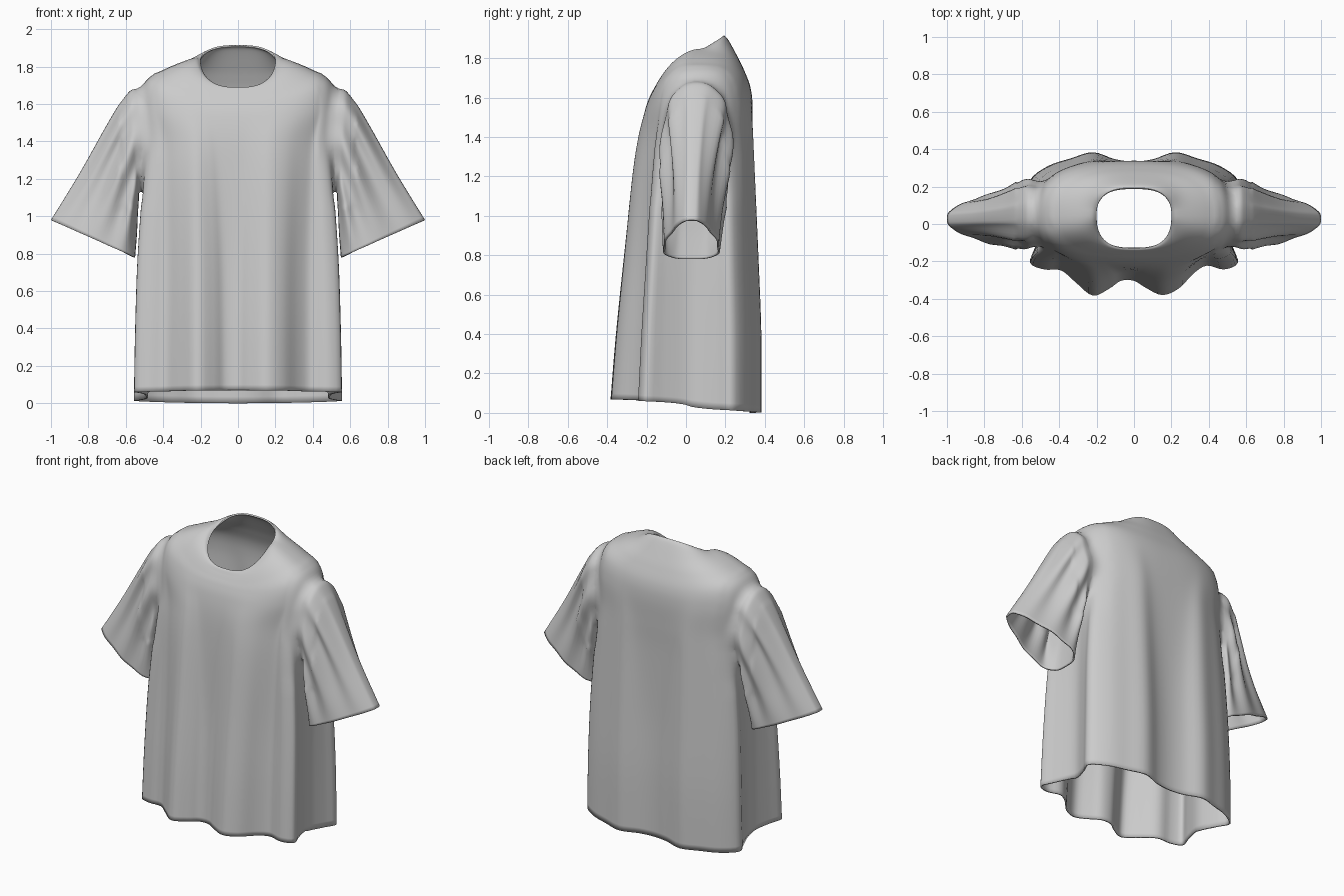
import bpy, bmesh, math

if "Cube" in bpy.data.objects:
    bpy.data.objects.remove(bpy.data.objects["Cube"])


def spline(pts, steps, closed=False):
    """Catmull-Rom sampling of a list of equal-length tuples."""
    n, out = len(pts), []
    for i in range(n if closed else n - 1):
        q = [pts[k % n] if closed else pts[min(max(k, 0), n - 1)] for k in range(i - 1, i + 3)]
        for j in range(steps):
            t = j / steps
            out.append([0.5 * (2 * b + (c - a) * t + (2 * a - 5 * b + 4 * c - d) * t * t
                               + (3 * b - a - 3 * c + d) * t ** 3) for a, b, c, d in zip(*q)])
    if not closed:
        out.append(list(pts[-1]))
    return out


def spow(v, e):
    return math.copysign(abs(v) ** e, v)


def loft(bm, rings):
    """Join closed rings into an open cloth tube; returns the first ring's edges."""
    rows = [[bm.verts.new(p) for p in r] for r in rings]
    n = len(rows[0])
    for a, b in zip(rows, rows[1:]):
        for j in range(n):
            k = (j + 1) % n
            bm.faces.new((a[j], a[k], b[k], b[j]))
    return [bm.edges.get((rows[0][j], rows[0][(j + 1) % n])) for j in range(n)]


# Wavy hem outline with tucked-in sides, counter-clockwise from the left side
hem = [(-.525, -.11), (-.555, -.205), (-.48, -.24), (-.39, -.245), (-.31, -.31), (-.22, -.378),
       (-.13, -.34), (-.07, -.3), (0, -.3), (.06, -.335), (.15, -.375), (.24, -.34),
       (.32, -.26), (.39, -.22), (.48, -.24), (.555, -.205), (.525, -.11), (.49, .03),
       (.525, .15), (.555, .235), (.46, .31), (.34, .35), (.22, .383), (.1, .345), (0, .333),
       (-.1, .345), (-.22, .383), (-.34, .35), (-.46, .31), (-.555, .235), (-.525, .15), (-.49, .03)]
hem = spline(hem, 4, True)

# Body stations: half width, front y, side y, back y, front z, side z, back z,
# fold weight, height falloff exponent
stations = [
    (.56, -.385, .03, .38, .07, .04, .0, 1, .6),
    (.555, -.358, .03, .38, .4, .4, .4, .97, 1.5),
    (.545, -.318, .03, .367, .8, .8, .8, .88, 2),
    (.525, -.278, .04, .355, 1.2, 1.2, 1.2, .6, 2),
    (.51, -.248, .05, .35, 1.4, 1.4, 1.4, .35, 2),
    (.53, -.213, .05, .342, 1.53, 1.59, 1.56, .1, 2),
    (.50, -.186, .05, .325, 1.6, 1.725, 1.66, 0, 2),
    (.4, -.166, .05, .29, 1.64, 1.782, 1.75, 0, 2),
    (.3, -.152, .05, .255, 1.665, 1.825, 1.82, 0, 1.8),
    (.23, -.14, .05, .213, 1.685, 1.845, 1.895, 0, 1.3),
    (.2, -.13, .045, .193, 1.69, 1.832, 1.915, 0, 1)]

rings = []
for w, yf, ys, yb, zf, zs, zb, k, ez in spline(stations, 7):
    ring = []
    for hx, hy in hem:
        t = math.atan2(hy / .38, hx / .56)
        c, s = math.cos(t), math.sin(t)
        yy, zz = (yf, zf) if s < 0 else (yb, zb)
        x = w * spow(c, .72)
        y = ys + (yy - ys) * abs(s) ** .8
        z = zs + (zz - zs) * abs(s) ** ez
        fy = hy * abs(yy) / .38
        ring.append((x + (hx * w / .56 - x) * k, y + (fy - y) * k, z))
    rings.append(ring)

bm = bmesh.new()
loft(bm, rings)


# Armholes
def in_armhole(p):
    return abs(p.x) > .42 and ((p.z - 1.41) / .27) ** 2 + ((p.y - .05) / .16) ** 2 < 1


bmesh.ops.delete(bm, geom=[f for f in bm.faces if in_armhole(f.calc_center_median())],
                 context='FACES')
loops = {side: [e for e in bm.edges if e.is_boundary and all(
    v.co.x * side > .35 and 1 < v.co.z < 1.75 for v in e.verts)] for side in (-1, 1)}

# Sleeve stations: outer x, outer z, inner x, inner z, front y, back y, fold strength, point
sleeve = [
    (.565, 1.69, .53, 1.13, -.12, .235, .05, 0),
    (.635, 1.60, .53, 1.08, -.13, .235, .13, .3),
    (.715, 1.465, .535, 1.02, -.13, .22, .15, .6),
    (.85, 1.225, .54, .91, -.125, .195, .10, .9),
    (1.0, .98, .55, .78, -.125, .18, .03, 1)]
for side in (-1, 1):
    rings = []
    for ox, oz, ix, iz, yf, yb, fold, point in spline(sleeve, 8):
        ring = []
        for j in range(72):
            t = 2 * math.pi * j / 72
            u, s = (1 - math.cos(t)) / 2, math.sin(t)
            round_w = spow(s, .8)
            drop_w = spow(s, .62) * (.5 + .72 * u)
            f = (round_w + (drop_w - round_w) * point) * (1 + fold * math.cos(8 * t))
            ring.append((side * (ox + (ix - ox) * u), (yf + yb) / 2 + (yb - yf) / 2 * f,
                         oz + (iz - oz) * u))
        rings.append(ring)
    first = loft(bm, rings)
    bmesh.ops.bridge_loops(bm, edges=loops[side] + first)

# Relax the cloth around the shoulder seams
bmesh.ops.triangulate(bm, faces=[f for f in bm.faces if len(f.verts) > 4])
seam = [v for v in bm.verts if .43 < abs(v.co.x) < .63 and 1.05 < v.co.z < 1.76
        and -.19 < v.co.y < .29 and not v.is_boundary]
for i in range(8):
    bmesh.ops.smooth_vert(bm, verts=seam, factor=.5, use_axis_x=True,
                          use_axis_y=True, use_axis_z=True)
bmesh.ops.recalc_face_normals(bm, faces=bm.faces)
for f in bm.faces:
    f.smooth = True

me = bpy.data.meshes.new("t_shirt")
bm.to_mesh(me)
bm.free()
shirt = bpy.data.objects.new("t_shirt", me)
bpy.context.collection.objects.link(shirt)
m = shirt.modifiers.new("cloth_thickness", 'SOLIDIFY')
m.thickness = 0.01
m.offset = -1
